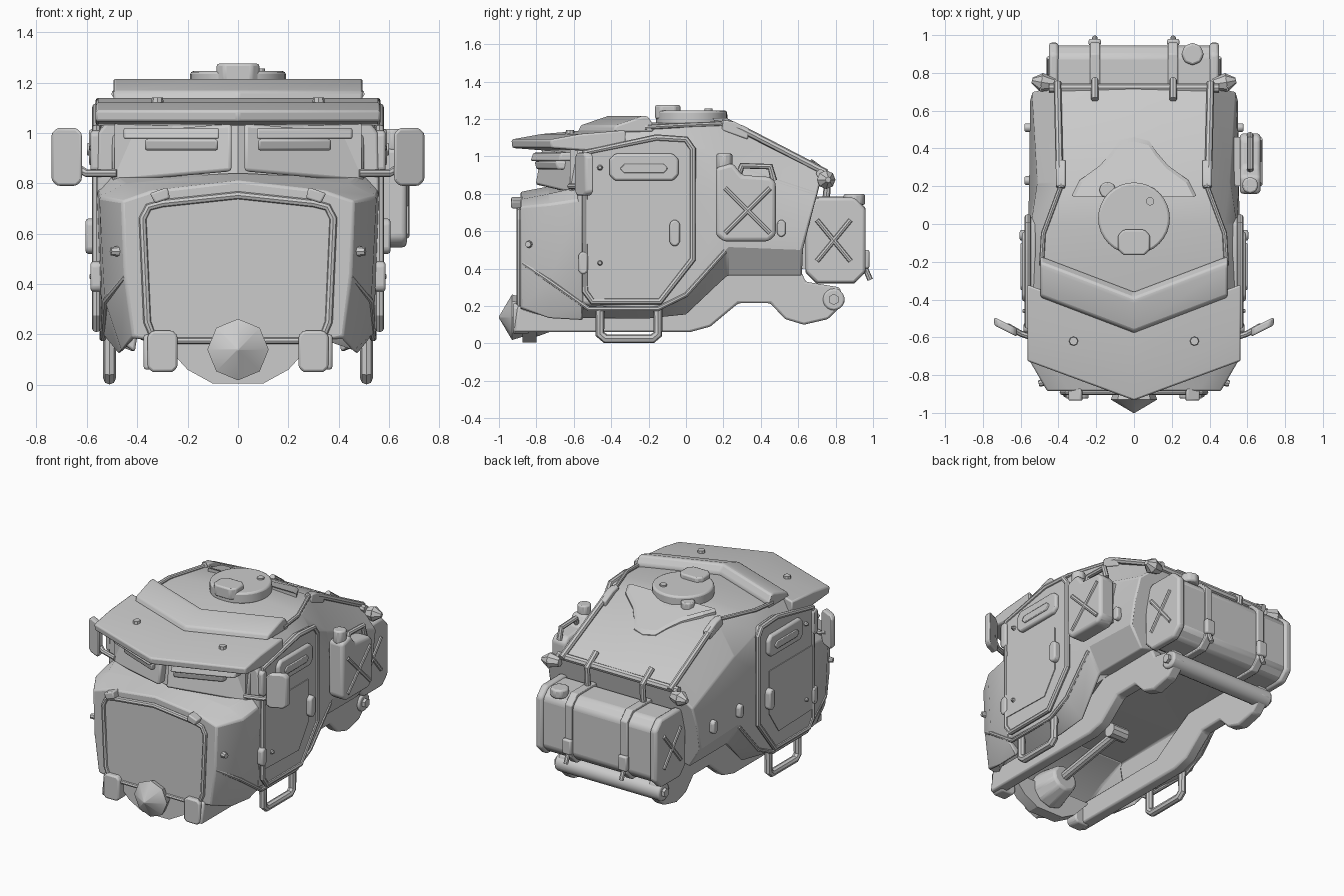
import bpy, bmesh, math
from mathutils import Matrix, Vector

if "Cube" in bpy.data.objects:
    bpy.data.objects.remove(bpy.data.objects["Cube"])


def finish(name, bm, mirror=False, bevel=0.0, seg=2):
    bmesh.ops.recalc_face_normals(bm, faces=bm.faces)
    me = bpy.data.meshes.new(name)
    bm.to_mesh(me)
    bm.free()
    o = bpy.data.objects.new(name, me)
    bpy.context.collection.objects.link(o)
    if bevel:
        m = o.modifiers.new("bevel", 'BEVEL')
        m.width, m.segments, m.limit_method = bevel, seg, 'ANGLE'
    if mirror:
        o.modifiers.new("mirror", 'MIRROR').use_mirror_merge = False
    bpy.ops.object.select_all(action='DESELECT')
    o.select_set(True)
    bpy.context.view_layer.objects.active = o
    bpy.ops.object.shade_smooth_by_angle(angle=math.radians(28))
    return o


def loft(name, loops, **kw):
    bm = bmesh.new()
    rings = [[bm.verts.new(p) for p in lp] for lp in loops]
    n = len(rings[0])
    for a, b in zip(rings, rings[1:]):
        for i in range(n):
            j = (i + 1) % n
            bm.faces.new((a[i], a[j], b[j], b[i]))
    bm.faces.new(rings[0])
    bm.faces.new(rings[-1])
    return finish(name, bm, **kw)


def prism(name, pts, axis, a, b, **kw):
    put = {'x': lambda p, d: (d, p[0], p[1]), 'y': lambda p, d: (p[0], d, p[1]),
           'z': lambda p, d: (p[0], p[1], d)}[axis]
    return loft(name, [[put(p, d) for p in pts] for d in (a, b)], **kw)


def octa(u0, u1, v0, v1, c):
    return [(u0 + c, v0), (u1 - c, v0), (u1, v0 + c), (u1, v1 - c),
            (u1 - c, v1), (u0 + c, v1), (u0, v1 - c), (u0, v0 + c)]


def box(name, x0, x1, y0, y1, z0, z1, **kw):
    return prism(name, [(x0, y0), (x1, y0), (x1, y1), (x0, y1)], 'z', z0, z1, **kw)


def rod(name, p, q, r1, r2=None, n=16, **kw):
    p, q = Vector(p), Vector(q)
    bm = bmesh.new()
    rot = (q - p).to_track_quat('Z', 'Y').to_matrix().to_4x4()
    bmesh.ops.create_cone(bm, cap_ends=True, segments=n, radius1=r1,
                          radius2=r1 if r2 is None else r2, depth=(q - p).length,
                          matrix=Matrix.Translation((p + q) / 2) @ rot)
    return finish(name, bm, **kw)


def tube(name, pts, r, cyclic=False, mirror=False, res=2):
    cu = bpy.data.curves.new(name, 'CURVE')
    cu.dimensions, cu.bevel_depth, cu.bevel_resolution = '3D', r, res
    cu.use_fill_caps = True
    s = cu.splines.new('POLY')
    s.points.add(len(pts) - 1)
    for sp, p in zip(s.points, pts):
        sp.co = (*p, 1)
    s.use_cyclic_u = cyclic
    tmp = bpy.data.objects.new(name + "_path", cu)
    bpy.context.collection.objects.link(tmp)
    me = bpy.data.meshes.new_from_object(tmp.evaluated_get(bpy.context.evaluated_depsgraph_get()))
    bpy.data.objects.remove(tmp)
    bm = bmesh.new()
    bm.from_mesh(me)
    bpy.data.meshes.remove(me)
    return finish(name, bm, mirror)


def chevron(name, xs, prof, k=0.4, drop=0.0, **kw):
    return loft(name, [[(x, y + k * abs(x), z - drop * abs(x)) for y, z in prof] for x in xs], **kw)


def cross(name, x, y, z, hy, hz, mirror=False):
    for i, s in enumerate((1, -1)):
        tube(f"{name}_{i}", [(x, y - hy, z - s * hz), (x, y + hy, z + s * hz)], 0.014, mirror=mirror)


def section(y, half, lean=0.0):
    h = [(x, y + lean * max(0, z - 0.5), z) for x, z in half]
    return h + [(-x, yy, z) for x, yy, z in reversed(h) if x > 0]


# cab shell, open recess below
loft("cab_shell", [section(y, h, l) for y, h, l in [
    (-.58, [(0, .38), (.37, .38), (.41, .13), (.535, .22), (.56, .78), (.555, 1.0), (.48, 1.09), (0, 1.12)], 0),
    (-.2, [(0, .38), (.37, .38), (.41, .13), (.54, .18), (.56, .78), (.55, 1.06), (.48, 1.15), (0, 1.18)], 0),
    (.0, [(0, .38), (.37, .38), (.41, .15), (.54, .25), (.56, .78), (.545, 1.06), (.47, 1.16), (0, 1.19)], 0),
    (.22, [(0, .39), (.37, .385), (.46, .36), (.545, .5), (.555, .75), (.51, .96), (.385, 1.17), (0, 1.19)], 0),
    (.62, [(0, .39), (.37, .385), (.46, .36), (.545, .5), (.55, .65), (.54, .8), (.41, .91), (0, .92)], .27)]],
    bevel=.01)
# hood with wedge-cut lower flanks
loft("hood", [section(y, h) for y, h in [
    (-.885, [(0, .17), (.33, .17), (.42, .19), (.45, .44), (.46, .73), (.34, .77), (0, .81)]),
    (-.73, [(0, .3), (.36, .3), (.46, .13), (.53, .34), (.55, .745), (.45, .80), (0, .84)]),
    (-.55, [(0, .38), (.37, .38), (.47, .12), (.54, .2), (.56, .77), (.5, .84), (0, .87)])]], bevel=.01)
box("windshield_core", -.49, .49, -.62, -.5, .8, 1.08)
chevron("windshield_mullion", (-.5, 0, .5), [(-.76, .84), (-.72, 1.06), (-.5, 1.06), (-.5, .84)], drop=.05)

# front panel with rim, clips and chin
rim = [(.33, .175), (.36, .25), (.378, .66), (.355, .705), (.3, .72), (0, .752)]
rim = rim + [(-x, z) for x, z in reversed(rim[:-1])]
prism("front_panel", rim, 'y', -.893, -.86)
tube("front_panel_rim", [(x, -.89, z) for x, z in rim], .016, True)
prism("front_clip", [(.27, .74), (.33, .72), (.35, .76), (.28, .785)], 'y', -.935, -.87, mirror=True, bevel=.008)
prism("chin_plate", [(-.31, .18), (-.2, .06), (-.1, .005), (.1, .005), (.2, .06), (.31, .18)], 'y', -.875, -.8)
rod("nose_base", (0, -.86, .14), (0, -.93, .14), .1, .122, 8)
rod("nose_cone", (0, -.93, .14), (0, -1.0, .14), .122, .004, 8)
prism("front_pad", octa(.24, .36, .05, .215, .02), 'y', -.925, -.84, mirror=True, bevel=.01)
rod("side_marker", (.45, -.83, .53), (.505, -.845, .53), .026, .016, 8, mirror=True)

# split windshield with armoured slits
chevron("windshield_pane", (.025, .5), [(-.82, .85), (-.785, 1.04), (-.6, 1.04), (-.6, .85)],
        drop=.09, mirror=True, bevel=.015)
chevron("vision_slit_frame", (.08, .37), [(-.835, .93), (-.845, .975), (-.75, .975), (-.75, .93)], mirror=True, bevel=.01)
chevron("vision_slit_hood", (.075, .455), [(-.865, .975), (-.85, 1.02), (-.75, 1.02), (-.75, .975)], mirror=True, bevel=.01)

# visor and roof plate
chevron("visor", (-.565, 0, .565), [(-.93, 1.045), (-.935, 1.09), (-.77, 1.12), (-.53, 1.14), (-.53, 1.06), (-.74, 1.03)],
        k=.37, bevel=.01)
chevron("roof_plate", (-.495, 0, .495), [(-.58, 1.13), (-.565, 1.165), (-.42, 1.215), (-.39, 1.215), (-.36, 1.17), (-.36, 1.13)],
        k=.38, bevel=.01)
rod("visor_bolt", (.32, -.62, 1.08), (.32, -.62, 1.14), .03, .022, 8, mirror=True)
tube("roof_edge_rim", [(.49, -.22, 1.155), (.48, -.05, 1.165), (.387, .2, 1.175)], .013, mirror=True)

# roof hatch on a lobed platform draped over the slope
out = [(.33, .15), (.29, .23), (.18, .31), (.12, .38), (.08, .44), (0, .46)]
out = out + [(-x, y) for x, y in reversed(out[:-1])]
loft("hatch_platform", [[(x * s, y * s, 1.2 - d - max(0, y * s - .22) * .52) for x, y in out]
                        for s, d in ((1, .06), (1, .008), (.95, -.004))])
rod("hatch", (0, .03, 1.17), (0, .03, 1.245), .19, n=32, bevel=.012)
prism("hatch_periscope", octa(-.085, .085, -.165, -.03, .03), 'z', 1.2, 1.275, bevel=.01)
rod("hatch_knob", (.085, .12, 1.23), (.085, .12, 1.255), .022, n=12)
rod("hatch_hinge", (-.14, .18, 1.16), (-.14, .18, 1.225), .045, n=8, bevel=.008)

# rear slope rails, crossbar and lamps
tube("rear_rail", [(.385, .19, 1.18), (.395, .3, 1.145), (.405, .75, .912)], .02, mirror=True)
prism("rail_bracket", [(.19, 1.14), (.2, 1.195), (.26, 1.185), (.34, 1.145), (.33, 1.09)],
      'x', .362, .412, mirror=True, bevel=.008)
tube("rear_crossbar", [(-.45, .72, .908), (.45, .72, .908)], .024)
rod("rear_lamp", (.42, .74, .875), (.49, .75, .875), .03, .05, 8, mirror=True)
rod("rear_lamp_tip", (.49, .75, .875), (.54, .76, .875), .05, .015, 8, mirror=True)
for i, y in enumerate((.23, .51)):
    prism(f"side_pill_{i}", octa(y - .023, y + .023, .57, .66, .015), 'x', .53, .58, mirror=True, bevel=.008)
tube("tank_clasp", [(.207, .66, .97), (.207, .76, .9), (.207, .75, .78)], .02, mirror=True)

# doors and sill
door = [(-.54, .28), (-.5, .225), (-.14, .225), (.035, .45), (.035, 1.04), (0, 1.09), (-.16, 1.1), (-.54, 1.02)]
prism("door", door, 'x', .52, .568, mirror=True, bevel=.008)
tube("door_rim", [(.562, y, z) for y, z in door], .018, True, True)
prism("door_panel", [(-.53, .34), (-.17, .33), (-.07, .48), (-.07, .77), (-.53, .77)], 'x', .55, .573, mirror=True)
prism("door_window_frame", octa(-.41, -.04, .87, 1.015, .03), 'x', .54, .592, mirror=True, bevel=.012)
prism("door_window_slit", octa(-.35, -.1, .91, .96, .02), 'x', .58, .6, mirror=True, bevel=.006)
prism("door_handle", octa(-.088, -.032, .52, .66, .018), 'x', .55, .605, mirror=True, bevel=.01)
for i, z in enumerate((.43, .9)):
    prism(f"door_hinge_{i}", octa(-.575, -.525, z - .06, z + .06 + i * .05, .015), 'x', .54, .585, mirror=True, bevel=.01)
for i, (y, z) in enumerate(((-.46, .43), (-.46, .94))):
    rod(f"door_bolt_{i}", (.55, y, z), (.59, y, z), .022, .008, 8, mirror=True)
tube("sill_ridge", [(.445, -.87, .43), (.525, -.73, .335), (.535, -.52, .185), (.537, -.15, .185), (.537, .0, .26), (.54, .21, .495)],
     .013, mirror=True)

# steps
tube("step", [(.51, -.46, .2), (.51, -.46, .05), (.51, -.43, .025), (.51, -.18, .025), (.51, -.15, .05), (.51, -.15, .2)],
     .025, mirror=True)

# mirrors
loft("side_mirror", [[(x + .68, -.545 + x * .5 + d, z) for x, z in octa(-.06, .06, .79, 1.02, .022)] for d in (-.022, .022)],
     mirror=True, bevel=.01)
tube("mirror_arm", [(.48, -.62, .84), (.6, -.58, .84), (.67, -.54, .88)], .016, mirror=True)

# jerrycan on the right side
prism("jerrycan", [(.16, .58), (.2, .545), (.44, .545), (.48, .58), (.48, .86), (.45, .89), (.3, .9), (.25, .965), (.16, .94)],
      'x', .56, .67, bevel=.02, seg=3)
box("jerrycan_bracket", .5, .585, .2, .46, .58, .86)
cross("jerrycan_cross", .667, .33, .71, .12, .12)
tube("jerrycan_handle", [(.615, .28, .9), (.615, .3, .95), (.615, .45, .945), (.615, .47, .87)], .018)
rod("jerrycan_cap", (.615, .205, .93), (.615, .205, 1.015), .045, n=8, bevel=.01)

# rear tank with straps
prism("rear_tank", octa(.65, .945, .335, .768, .055), 'x', -.425, .425, bevel=.02)
prism("tank_end", octa(.64, .96, .322, .78, .06), 'x', .4, .45, mirror=True, bevel=.015)
cross("tank_end_cross", .448, .79, .55, .09, .11, mirror=True)
prism("tank_strap", octa(.638, .96, .32, .785, .06), 'x', .18, .232, mirror=True, bevel=.006)
box("strap_buckle", .175, .24, .945, .98, .4, .5, mirror=True, bevel=.01)
tube("strap_hook", [(.207, .955, .41), (.207, .985, .34)], .015, mirror=True)
rod("tank_cap", (.31, .9, .74), (.31, .9, .8), .06, n=8, bevel=.012)
box("tank_mount", -.36, .36, .58, .68, .4, .7)

# chassis rails, roller and driveline
prism("chassis_rail", [(-.92, .06), (.02, .06), (.13, .09), (.28, .215), (.45, .215), (.53, .13), (.63, .1), (.76, .13), (.85, .22),
                       (.82, .3), (.64, .33), (.6, .42), (.2, .42), (.0, .3), (-.15, .2), (-.9, .2)],
      'x', .3, .375, mirror=True, bevel=.012)
rod("rear_roller", (-.39, .79, .235), (.39, .79, .235), .058, n=20, bevel=.01)
rod("roller_bolt", (.36, .79, .235), (.41, .79, .235), .03, n=6, mirror=True)
rod("drive_shaft", (0, -.8, .17), (0, -.15, .28), .03, n=10)
rod("gear_housing", (0, -.82, .16), (0, -.65, .18), .13, .09, 10, bevel=.015)
rod("shaft_joint", (-.06, -.16, .28), (.06, -.16, .28), .045, n=10)
